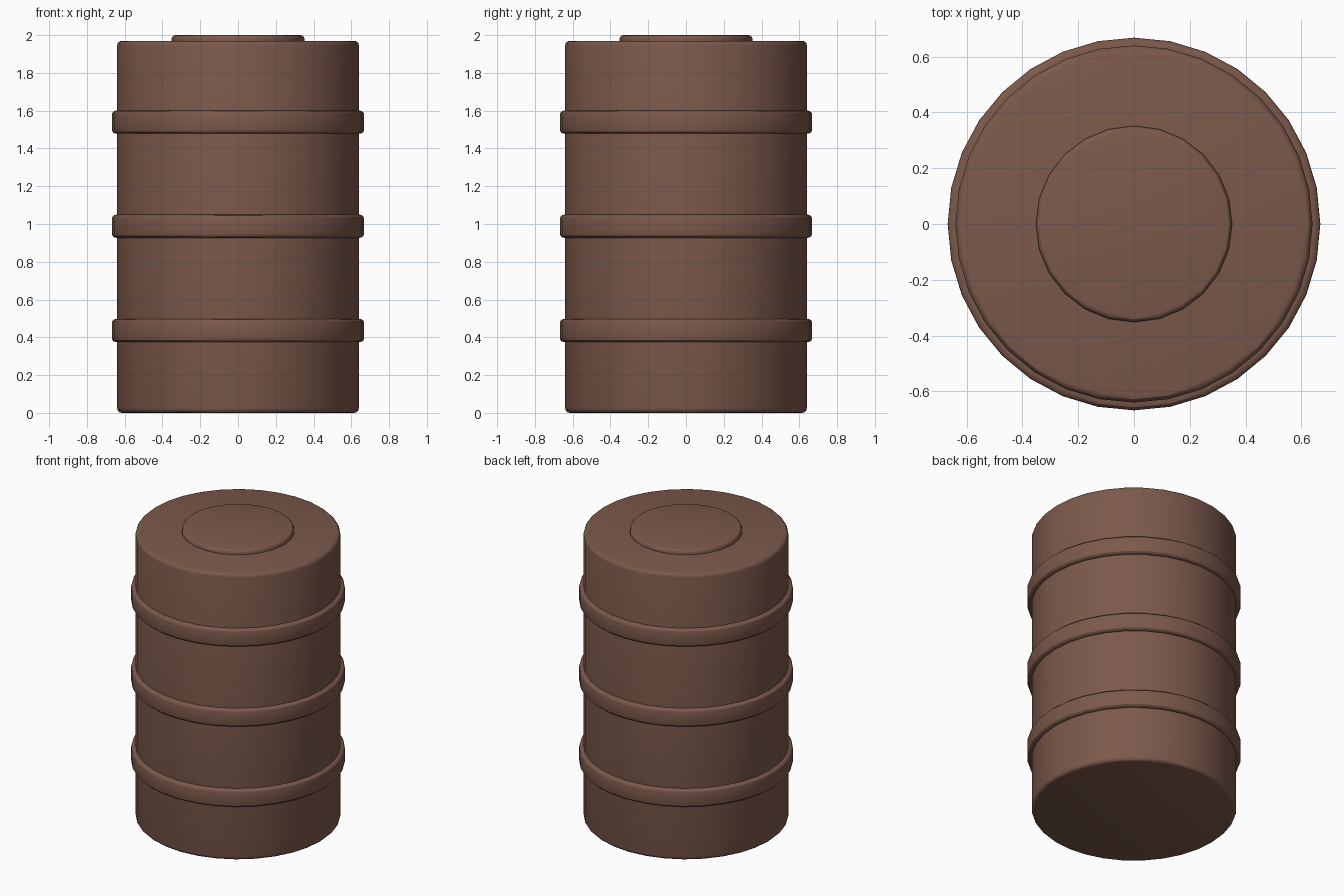
import bpy

default_cube = bpy.data.objects.get("Cube")
if default_cube:
    bpy.data.objects.remove(default_cube, do_unlink=True)

brown = bpy.data.materials.new("barrel_brown")
brown.use_nodes = True
colour = (0.2, 0.1, 0.07, 1)
brown.diffuse_color = colour
brown.node_tree.nodes["Principled BSDF"].inputs["Base Color"].default_value = colour


def drum(name, radius, bottom, top, sides, bevel):
    """Upright cylinder with rounded rims and smooth sides."""
    bpy.ops.mesh.primitive_cylinder_add(
        vertices=sides, radius=radius, depth=top - bottom,
        location=(0, 0, (bottom + top) / 2))
    obj = bpy.context.object
    obj.name = name
    obj.data.materials.append(brown)
    mod = obj.modifiers.new("rounded_rims", "BEVEL")
    mod.width = bevel
    mod.segments = 3
    mod.limit_method = "ANGLE"
    bpy.ops.object.modifier_apply(modifier=mod.name)
    bpy.ops.object.shade_smooth_by_angle()
    return obj


# Main drum
drum("barrel_body", 0.64, 0, 1.97, 32, 0.025)

# Three raised hoops
for name, bottom in (("lower_hoop", 0.375), ("middle_hoop", 0.927), ("upper_hoop", 1.478)):
    drum(name, 0.668, bottom, bottom + 0.122, 32, 0.022)

# Raised disc on the lid
drum("lid_disc", 0.352, 1.94, 2.0, 24, 0.02)
